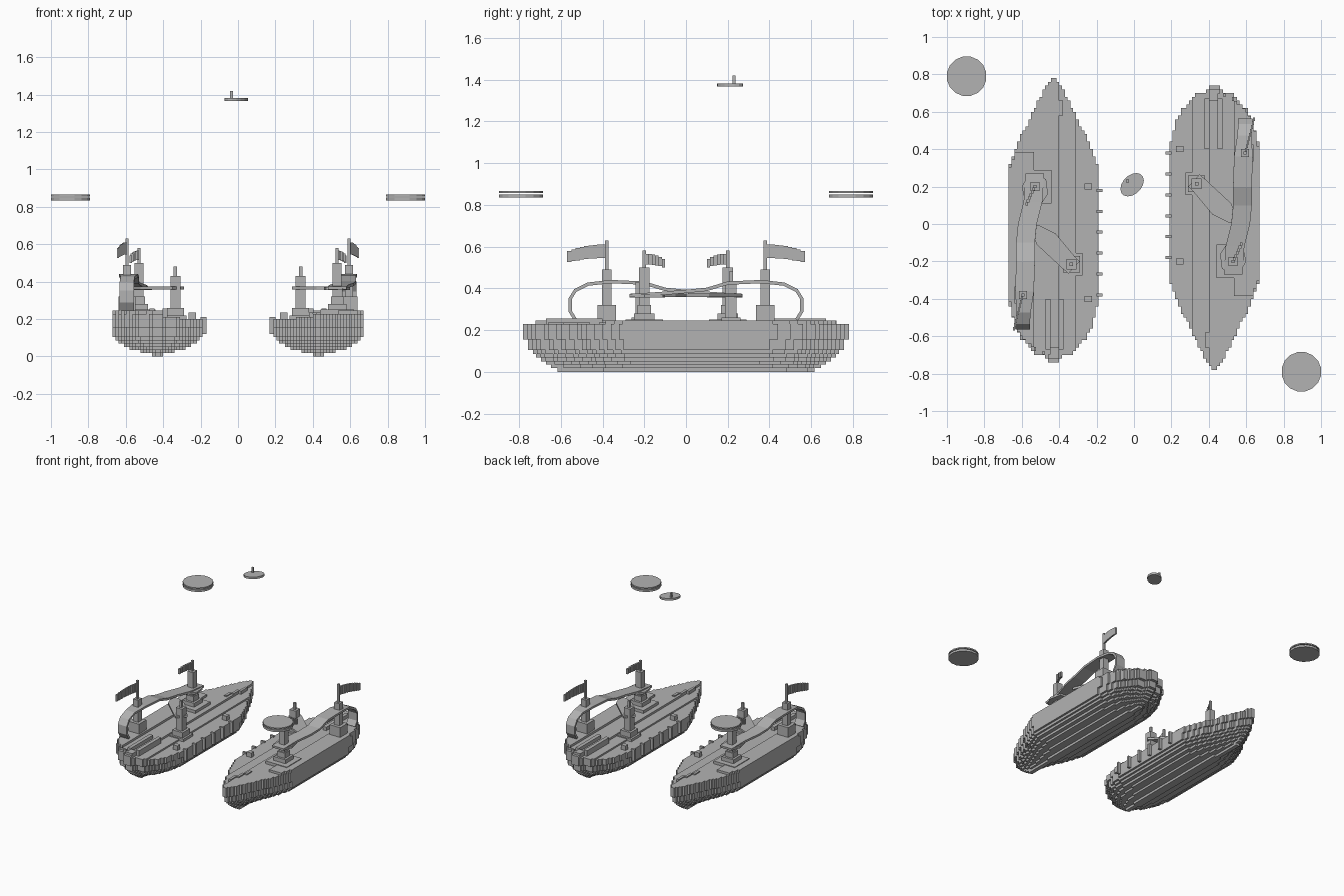
import bpy, bmesh, math
from mathutils import Matrix, Vector

cube = bpy.data.objects.get("Cube")
if cube:
    bpy.data.objects.remove(cube, do_unlink=True)

grey = bpy.data.materials.new("plain grey")
grey.use_nodes = True
COLOUR = (0.45, 0.45, 0.45, 1)
grey.diffuse_color = COLOUR
grey.node_tree.nodes["Principled BSDF"].inputs["Base Color"].default_value = COLOUR

STEP = 0.02      # stair size along the hull
CX = 0.43        # centre line of a ship
ship_parts = []


def finish(name, bm, on_ship=True):
    bmesh.ops.recalc_face_normals(bm, faces=bm.faces)
    mesh = bpy.data.meshes.new(name)
    bm.to_mesh(mesh)
    bm.free()
    mesh.materials.append(grey)
    obj = bpy.data.objects.new(name, mesh)
    bpy.context.scene.collection.objects.link(obj)
    if on_ship:
        ship_parts.append(obj)
    return obj


def add_box(bm, x0, x1, y0, y1, z0, z1):
    size = Matrix.Diagonal((x1 - x0, y1 - y0, z1 - z0, 1))
    mid = Matrix.Translation(((x0 + x1) / 2, (y0 + y1) / 2, (z0 + z1) / 2))
    bmesh.ops.create_cube(bm, size=1, matrix=mid @ size)


def add_prism(bm, outline, z0, z1):
    face = bm.faces.new([bm.verts.new((x, y, z0)) for x, y in outline])
    top = bmesh.ops.extrude_face_region(bm, geom=[face])["geom"]
    verts = [v for v in top if isinstance(v, bmesh.types.BMVert)]
    bmesh.ops.translate(bm, verts=verts, vec=(0, 0, z1 - z0))


def box(name, *limits):
    bm = bmesh.new()
    add_box(bm, *limits)
    return finish(name, bm)


def interp(points, t):
    for (a, va), (b, vb) in zip(points, points[1:]):
        if a <= t <= b:
            return va + (vb - va) * (t - a) / (b - a)
    return points[0][1] if t < points[0][0] else points[-1][1]


# Deck plan: half width along the length
PLAN = [(-0.78, 0.01), (-0.72, 0.05), (-0.64, 0.09), (-0.53, 0.14), (-0.43, 0.195),
        (-0.3, 0.24), (-0.2, 0.245), (0.37, 0.245), (0.5, 0.22), (0.58, 0.195),
        (0.64, 0.15), (0.69, 0.1), (0.71, 0.05), (0.74, 0.03)]


def hull_layer(bm, z0, z1, wide, long, left=-1.0, start=-1.0):
    """Stair-edged slab, optionally cut off at an inner edge and a starting point."""
    lo, hi = max(-0.78 * long, start), 0.74 * long
    count = round((hi - lo) / STEP)
    right_side, left_side = [], []
    for i in range(count):
        y0, y1 = lo + (hi - lo) * i / count, lo + (hi - lo) * (i + 1) / count
        w = wide * interp(PLAN, (y0 + y1) / 2 / long)
        w = max(round(w / 0.015), 1) * 0.015
        if wide == 1:
            w = min(w, 0.245)
        inner = max(-w, min(left, w - 0.012))
        right_side += [(CX + w, y0), (CX + w, y1)]
        left_side += [(CX + inner, y0), (CX + inner, y1)]
    add_prism(bm, right_side + left_side[::-1], z0, z1)


# Hull, stepped from keel to sheer
hull = bmesh.new()
for z0, z1, wide, long in [(0, 0.018, 0.14, 0.79), (0.018, 0.034, 0.38, 0.83),
                           (0.034, 0.05, 0.6, 0.86), (0.05, 0.068, 0.76, 0.89),
                           (0.068, 0.086, 0.87, 0.92), (0.086, 0.105, 0.94, 0.94),
                           (0.105, 0.155, 0.98, 0.97), (0.155, 0.2, 1, 1)]:
    hull_layer(hull, z0, z1, wide, long)
finish("hull", hull)

# Deck rising in steps toward the outer side
deck = bmesh.new()
hull_layer(deck, 0.2, 0.212, 1, 1, left=-0.12)
hull_layer(deck, 0.212, 0.228, 1, 1, left=-0.03)
hull_layer(deck, 0.228, 0.245, 1, 0.97, left=0.105, start=-0.385)
finish("deck_steps", deck)

# Fins along the inner wall
fins = bmesh.new()
for i in range(6):
    y = 0.38 - i * 0.112
    add_box(fins, 0.168, 0.2, y - 0.008, y + 0.008, 0.12, 0.21)
finish("side_fins", fins)

# Small bollards near the inner edge
for y in (0.4, -0.2):
    box("bollard", 0.225, 0.265, y - 0.016, y + 0.016, 0.19, 0.235)

# Twin launch rails at the stern and the bow chain
for x in (CX - 0.04, CX + 0.03):
    box("launch_rail", x - 0.014, x + 0.014, 0.4, 0.67, 0.2, 0.255)
box("rail_end", CX - 0.03, CX + 0.02, 0.66, 0.72, 0.2, 0.245)
for i in range(3):
    box("bow_chain", 0.38 + i * 0.02, 0.4 + i * 0.02,
        -0.66 + i * 0.07, -0.58 + i * 0.06, 0.2, 0.236)


# Masts with stepped bases
def mast(name, x, y, base, tiers):
    bm = bmesh.new()
    z = base
    for half, top in tiers:
        add_box(bm, x - half, x + half, y - half, y + half, z, top)
        z = top
    finish(name, bm)


mast("flag_mast", 0.593, 0.38, 0.24, [(0.045, 0.32), (0.022, 0.49), (0.008, 0.63)])
mast("fore_mast", 0.53, -0.2, 0.2, [(0.09, 0.25), (0.05, 0.28), (0.033, 0.32),
                                     (0.024, 0.5), (0.008, 0.58)])
mast("inner_mast", 0.335, 0.215, 0.19, [(0.06, 0.22), (0.045, 0.26),
                                        (0.027, 0.43), (0.009, 0.48)])


# Flags flying diagonally as stepped strips
def flag(name, x, y, dx, dy, top, height, droop, pieces):
    bm = bmesh.new()
    for i in range(pieces):
        t = i / pieces
        drop = droop * t * t
        px, py = x + dx * t, y + dy * t
        add_box(bm, px, px + dx / pieces + 0.006, py, py + dy / pieces,
                top - height - drop * 0.6, top - drop)
    finish(name, bm)


flag("large_flag", 0.593, 0.385, 0.048, 0.185, 0.61, 0.065, 0.04, 9)
flag("small_flag", 0.53, -0.195, 0.045, 0.095, 0.565, 0.05, 0.035, 6)

# Arched walkway following the outer side
PATH = [(0.595, 0.53, 0.25), (0.595, 0.555, 0.29), (0.595, 0.555, 0.35),
        (0.595, 0.53, 0.39), (0.59, 0.47, 0.42), (0.585, 0.36, 0.432),
        (0.58, 0.2, 0.425), (0.58, 0.1, 0.395), (0.57, 0, 0.385),
        (0.54, -0.12, 0.375), (0.53, -0.27, 0.365)]
walk = bmesh.new()
rows = []
for i, p in enumerate(PATH):
    tangent = Vector(PATH[min(i + 1, len(PATH) - 1)]) - Vector(PATH[max(i - 1, 0)])
    normal = Vector((0, -tangent.z, tangent.y)).normalized() * 0.008
    side = Vector((0.038 if i < 5 else 0.05, 0, 0))
    mid = Vector(p)
    rows.append([walk.verts.new(v) for v in (mid - side - normal, mid + side - normal,
                                             mid + side + normal, mid - side + normal)])
for a, b in zip(rows, rows[1:]):
    for k in range(4):
        walk.faces.new((a[k], a[(k + 1) % 4], b[(k + 1) % 4], b[k]))
walk.faces.new(rows[0])
walk.faces.new(rows[-1])
finish("arched_walkway", walk)

# Diagonal bridge to the inner mast, with a landing
bridge = bmesh.new()
add_prism(bridge, [(0.29, 0.2), (0.35, 0.265), (0.38, 0.24), (0.52, 0.11),
                   (0.56, 0.0), (0.5, 0.01), (0.42, 0.05), (0.32, 0.17)], 0.358, 0.374)
finish("diagonal_bridge", bridge)
landing = bmesh.new()
add_prism(landing, [(0.47, -0.24), (0.56, -0.27), (0.6, -0.2),
                    (0.58, -0.11), (0.5, -0.1), (0.46, -0.16)], 0.355, 0.37)
finish("mast_landing", landing)


# Floating discs
def disc(name, x, y, rx, ry, turn, z0, z1, on_ship):
    bm = bmesh.new()
    outline = []
    for i in range(16):
        a = 2 * math.pi * (i + 0.5) / 16
        u, v = rx * math.cos(a), ry * math.sin(a)
        outline.append((x + u * math.cos(turn) - v * math.sin(turn),
                        y + u * math.sin(turn) + v * math.cos(turn)))
    add_prism(bm, outline, z0, z1)
    return finish(name, bm, on_ship)


disc("disc_lower", 0.895, -0.79, 0.107, 0.107, 0, 0.834, 0.85, True)
disc("disc_upper", 0.895, -0.79, 0.107, 0.107, 0, 0.856, 0.866, True)
disc("small_disc", -0.01, 0.21, 0.073, 0.05, math.pi / 4, 1.366, 1.382, False)
post = bmesh.new()
add_box(post, -0.042, -0.028, 0.222, 0.238, 1.382, 1.42)
finish("small_disc_post", post, False)

# The second ship and disc are a half turn of the first
for part in list(ship_parts):
    twin = bpy.data.objects.new(part.name + "_twin", part.data)
    twin.rotation_euler.z = math.pi
    bpy.context.scene.collection.objects.link(twin)
